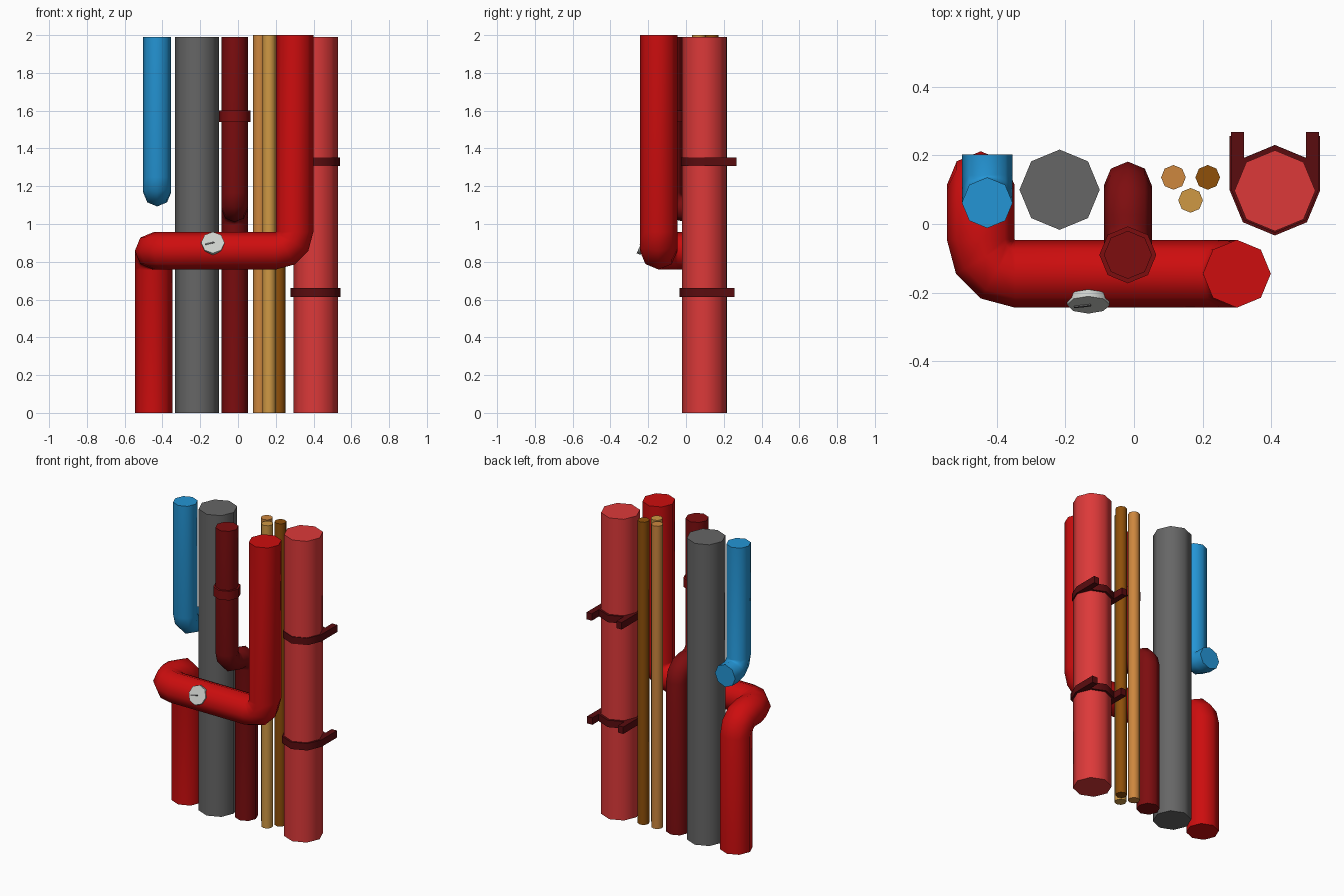
import bpy, bmesh, math
from mathutils import Vector, Matrix

if "Cube" in bpy.data.objects:
    bpy.data.objects.remove(bpy.data.objects["Cube"])


def srgb(c):
    c /= 255
    return c / 12.92 if c <= 0.04045 else ((c + 0.055) / 1.055) ** 2.4


def material(name, r, g, b):
    m = bpy.data.materials.new(name)
    m.diffuse_color = (srgb(r), srgb(g), srgb(b), 1)
    m.use_nodes = True
    m.node_tree.nodes["Principled BSDF"].inputs["Base Color"].default_value = m.diffuse_color
    return m


RED = material("bright red", 205, 13, 14)
PALE_RED = material("pale red", 220, 57, 57)
DARK_RED = material("dark red", 125, 13, 15)
MAROON = material("maroon", 90, 12, 15)
BLUE = material("blue", 36, 149, 213)
GREY = material("grey", 102, 102, 102)
TAN = material("tan", 205, 135, 62)
BROWN = material("brown", 143, 80, 10)
GOLD = material("gold", 207, 152, 68)
SILVER = material("silver", 205, 208, 204)


def finish(bm, name, mat, smooth=True):
    bmesh.ops.recalc_face_normals(bm, faces=bm.faces)
    me = bpy.data.meshes.new(name)
    bm.to_mesh(me)
    bm.free()
    ob = bpy.data.objects.new(name, me)
    bpy.context.collection.objects.link(ob)
    me.materials.append(mat)
    if smooth:
        bpy.ops.object.select_all(action='DESELECT')
        ob.select_set(True)
        bpy.context.view_layer.objects.active = ob
        bpy.ops.object.shade_smooth_by_angle(angle=math.radians(60))
    return ob


def rounded(points, bend, steps=3):
    """Path points and tangents, with every corner replaced by an arc."""
    pts = [Vector(p) for p in points]
    out = [(pts[0], (pts[1] - pts[0]).normalized())]
    for a, b, c in zip(pts, pts[1:], pts[2:]):
        d, e = (b - a).normalized(), (c - b).normalized()
        centre = b - d * bend + e * bend
        for i in range(steps + 1):
            t = math.pi / 2 * i / steps
            out.append((centre - e * bend * math.cos(t) + d * bend * math.sin(t),
                        d * math.cos(t) + e * math.sin(t)))
    out.append((pts[-1], (pts[-1] - pts[-2]).normalized()))
    return out


def pipe(name, points, r, mat, bend=0.1, sides=8):
    """Octagonal tube swept along a path with rounded right-angle bends."""
    bm = bmesh.new()
    path = rounded(points, bend)
    u, last, rings = Vector((1, 0, 0)), path[0][1], []
    for p, t in path:
        u = last.rotation_difference(t) @ u
        v, last = t.cross(u), t
        rings.append([bm.verts.new(p + r * (u * math.cos(a) + v * math.sin(a)))
                      for a in (2 * math.pi * k / sides for k in range(sides))])
    for a, b in zip(rings, rings[1:]):
        for k in range(sides):
            n = (k + 1) % sides
            bm.faces.new((a[k], a[n], b[n], b[k]))
    bm.faces.new(rings[0])
    bm.faces.new(rings[-1])
    return finish(bm, name, mat)


def box(name, size, mat, matrix):
    bm = bmesh.new()
    bmesh.ops.create_cube(bm, size=1, matrix=matrix @ Matrix.Diagonal((*size, 1)))
    return finish(bm, name, mat, False)


# Straight vertical pipes
for name, x, y, r, top, mat in (
        ("grey_pipe", -0.217, 0.1, 0.117, 1.99, GREY),
        ("pale_red_pipe", 0.411, 0.097, 0.118, 1.99, PALE_RED),
        ("thin_pipe_left", 0.115, 0.136, 0.036, 2, TAN),
        ("thin_pipe_right", 0.215, 0.136, 0.036, 2, BROWN),
        ("thin_pipe_front", 0.165, 0.069, 0.036, 2, GOLD)):
    pipe(name, [(x, y, 0), (x, y, top)], r, mat)

# Bent pipes
pipe("main_red_pipe", [(-0.447, 0.113, 0), (-0.447, 0.113, 0.858), (-0.447, -0.145, 0.858),
                       (0.3, -0.145, 0.858), (0.3, -0.145, 2)], 0.099, RED)
pipe("blue_pipe", [(-0.428, 0.203, 1.167), (-0.428, 0.062, 1.167), (-0.428, 0.062, 1.99)],
     0.074, BLUE, 0.08)
pipe("dark_red_pipe", [(-0.018, 0.112, 0), (-0.018, 0.112, 1.08), (-0.018, -0.09, 1.08),
                       (-0.018, -0.09, 1.99)], 0.07, DARK_RED, 0.085)
pipe("collar", [(-0.018, -0.09, 1.54), (-0.018, -0.09, 1.6)], 0.083, DARK_RED)

# Wall brackets: a ring with two arms reaching back
for label, z, y, r, back in (("upper", 1.33, 0.102, 0.128, 0.268),
                             ("lower", 0.637, 0.0985, 0.132, 0.257)):
    pipe(label + "_bracket_ring", [(0.411, y, z - 0.023), (0.411, y, z + 0.023)], r, MAROON)
    for side, s in (("left", -1), ("right", 1)):
        box(f"{label}_bracket_arm_{side}", (0.038, back - y, 0.046), MAROON,
            Matrix.Translation((0.411 + s * (r - 0.019), (y + back) / 2, z)))

# Pressure gauge lying on the tilted facet of the main pipe
tilt = math.radians(24)
normal = Vector((0, -math.cos(tilt), math.sin(tilt)))
face = Vector((-0.133, -0.236, 0.902))
pipe("gauge_body", [face - normal * 0.022, face], 0.062, SILVER)
needle = (Matrix.Translation(face + normal * 0.002)
          @ Matrix.Rotation(math.pi / 2 - tilt, 4, 'X')
          @ Matrix.Rotation(math.radians(15), 4, 'Z')
          @ Matrix.Translation((-0.018, 0, 0)))
box("gauge_needle", (0.05, 0.008, 0.004), GREY, needle)
